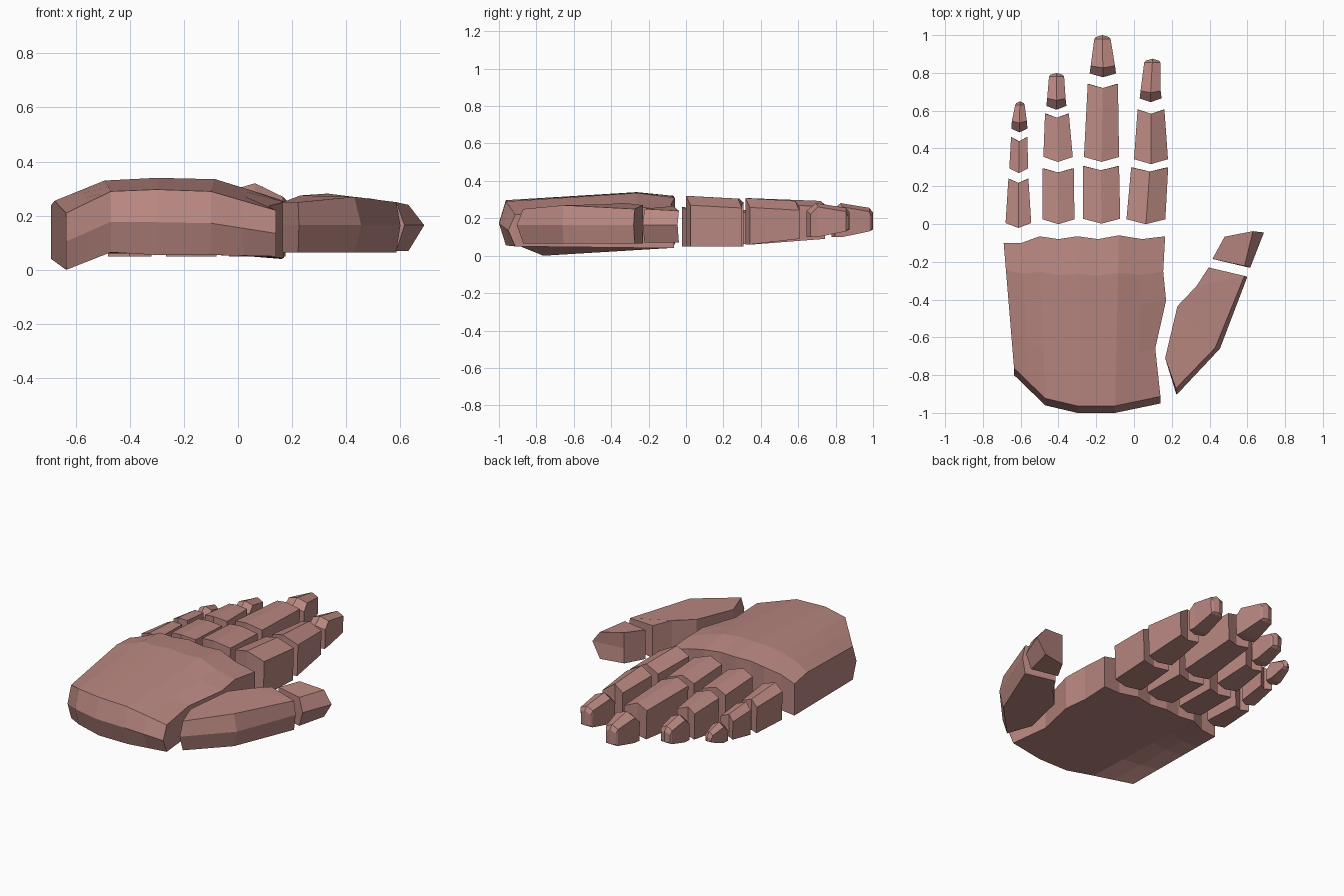
import bpy
import bmesh
from mathutils import Vector

cube = bpy.data.objects.get("Cube")
if cube:
    bpy.data.objects.remove(cube, do_unlink=True)

skin = bpy.data.materials.new("dusty_pink_skin")
skin.use_nodes = True
tone = (0.49, 0.245, 0.22, 1)
skin.diffuse_color = tone
bsdf = next(n for n in skin.node_tree.nodes if n.type == "BSDF_PRINCIPLED")
bsdf.inputs["Base Color"].default_value = tone
bsdf.inputs["Roughness"].default_value = 0.8


def loft(name, rings):
    """Join closed rings of equal size and fill both ends with strips of quads."""
    bm = bmesh.new()
    loops = [[bm.verts.new(p) for p in ring] for ring in rings]
    n = len(rings[0])
    for a, b in zip(loops, loops[1:]):
        for i in range(n):
            j = (i + 1) % n
            bm.faces.new((a[i], a[j], b[j], b[i]))
    for end in (loops[0], loops[-1]):
        for i in range((n - 1) // 2):
            corners = [i, i + 1, n - 2 - i, n - 1 - i]
            bm.faces.new([end[k] for k in dict.fromkeys(corners)])
    bmesh.ops.recalc_face_normals(bm, faces=bm.faces)
    mesh = bpy.data.meshes.new(name)
    bm.to_mesh(mesh)
    bm.free()
    mesh.materials.append(skin)
    obj = bpy.data.objects.new(name, mesh)
    bpy.context.collection.objects.link(obj)
    return obj


# Palm: columns across the hand, each a closed front-to-back profile
# back x, back y, front x, front y, back top, ridge top, front top, back bottom, front bottom
keys = [Vector(k) for k in (
    (-0.69, -0.10, -0.635, -0.80, 0.24, 0.255, 0.21, 0.04, 0.0),
    (-0.50, -0.065, -0.47, -0.96, 0.31, 0.33, 0.29, 0.06, 0.065),
    (-0.30, -0.065, -0.30, -1.0, 0.32, 0.34, 0.297, 0.06, 0.055),
    (-0.08, -0.06, -0.10, -1.0, 0.31, 0.335, 0.29, 0.06, 0.055),
    (0.165, -0.065, 0.14, -0.95, 0.24, 0.26, 0.22, 0.04, 0.05),
)]
columns = []
for a, b in zip(keys, keys[1:]):
    middle = (a + b) / 2
    middle[1] = min(a[1], b[1]) - 0.015 if a is not keys[0] else a[1]
    columns += [a, middle]
columns.append(keys[-1])

rows = (0, 0.22, 0.4, 0.7, 1)
thumb_side = (0, -0.005, 0.015, -0.035, 0)
rings = []
for c in columns:
    xb, yb, xf, yf, top_b, ridge, top_f, low_b, low_f = c
    top, low = [], []
    for t, bulge in zip(rows, thumb_side):
        x = xb + (xf - xb) * t + (bulge if c is columns[-1] else 0)
        y = yb + (yf + 0.037 - yb) * t
        if t < rows[1]:
            z = top_b
        else:
            z = ridge + (top_f - ridge) * (t - rows[1]) / (1 - rows[1])
        top.append((x, y, z))
        low.append((x, y, low_b + (low_f - low_b) * t))
    rings.append(top + [(xf, yf, (top_f + low_f) / 2)] + low[::-1])
loft("palm", rings)


# Fingers: tapered blocks with a raised centre line and chevron ends
def section(x, y, half, top, low, drops, dip):
    left, right = drops
    return [(x - half * 0.94, y, low), (x, y - dip, low), (x + half * 0.94, y, low),
            (x + half, y, top - right), (x, y - dip, top), (x - half, y, top - left)]


# Per joint: start x, start y, half width, end x, end y, half width
fingers = {
    "little": (0.26, (0.03, 0.015), (
        (-0.612, 0.005, 0.068, -0.612, 0.24, 0.053),
        (-0.61, 0.295, 0.05, -0.608, 0.46, 0.043),
        (-0.607, 0.505, 0.043, -0.604, 0.64, 0.025))),
    "ring": (0.3, (0.02, 0.02), (
        (-0.4, 0.025, 0.085, -0.402, 0.295, 0.083),
        (-0.402, 0.355, 0.078, -0.408, 0.585, 0.063),
        (-0.411, 0.625, 0.053, -0.41, 0.79, 0.04))),
    "middle": (0.32, (0.02, 0.03), (
        (-0.172, 0.028, 0.099, -0.175, 0.307, 0.096),
        (-0.172, 0.355, 0.093, -0.165, 0.742, 0.08),
        (-0.165, 0.797, 0.07, -0.167, 0.99, 0.043))),
    "index": (0.32, (0.03, 0.05), (
        (0.063, 0.025, 0.103, 0.083, 0.3, 0.098),
        (0.09, 0.343, 0.09, 0.09, 0.606, 0.071),
        (0.088, 0.665, 0.058, 0.097, 0.865, 0.043))),
}
joints = ("lower", "middle", "tip")
low_z = ((0.05, 0.05), (0.06, 0.09), (0.1, 0.13))
for finger, (height, drops, parts) in fingers.items():
    for i, (joint, part, (l0, l1)) in enumerate(zip(joints, parts, low_z)):
        x0, y0, h0, x1, y1, h1 = part
        top = height - 0.012 * i
        name = f"{finger}_finger_{joint}"
        if joint == "tip":
            slim = (0.02, 0.02)
            top -= 0.015
            rings = [section(x0, y0, h0, top - 0.04, l0, slim, 0.02),
                     section(x0, y0 + 0.04, h0 * 0.92, top, l0, slim, 0.01),
                     section(x1, y1 - 0.01, h1, top - 0.025, l1, slim, 0),
                     section(x1, y1, h1 * 0.8, top - 0.05, l1 + 0.01, slim, -0.01)]
        else:
            rings = [section(x0, y0, h0, top, l0, drops, 0.026),
                     section(x1, y1, h1, top - 0.015, l1, drops, 0.022)]
        loft(name, rings)

# Thumb: outlines stacked upward, with the outer edge pushed out at mid height
inner = [(0.165, -0.71), (0.23, -0.435), (0.33, -0.33), (0.395, -0.23)]
outer_mid = [(0.6, -0.28), (0.455, -0.66), (0.225, -0.905)]
outer_edge = [(0.585, -0.275), (0.43, -0.655), (0.222, -0.87)]
heights = (0.25, 0.275, 0.282, 0.27, 0.25, 0.27, 0.25)
loft("thumb_lower", [
    [(x, y, 0.065) for x, y in inner + outer_edge],
    [(x, y, 0.165) for x, y in inner + outer_mid],
    [(x, y, z) for (x, y), z in zip(inner + outer_edge, heights)]])

tip_inner = [(0.415, -0.185), (0.48, -0.067)]
tip_edge = [(0.63, -0.038), (0.585, -0.222)]
tip_mid = [(0.688, -0.045), (0.615, -0.232)]
tip_heights = (0.255, 0.265, 0.24, 0.25)
loft("thumb_tip", [
    [(x, y, 0.07) for x, y in tip_inner + tip_edge],
    [(x, y, 0.165) for x, y in tip_inner + tip_mid],
    [(x, y, z) for (x, y), z in zip(tip_inner + tip_edge, tip_heights)]])
